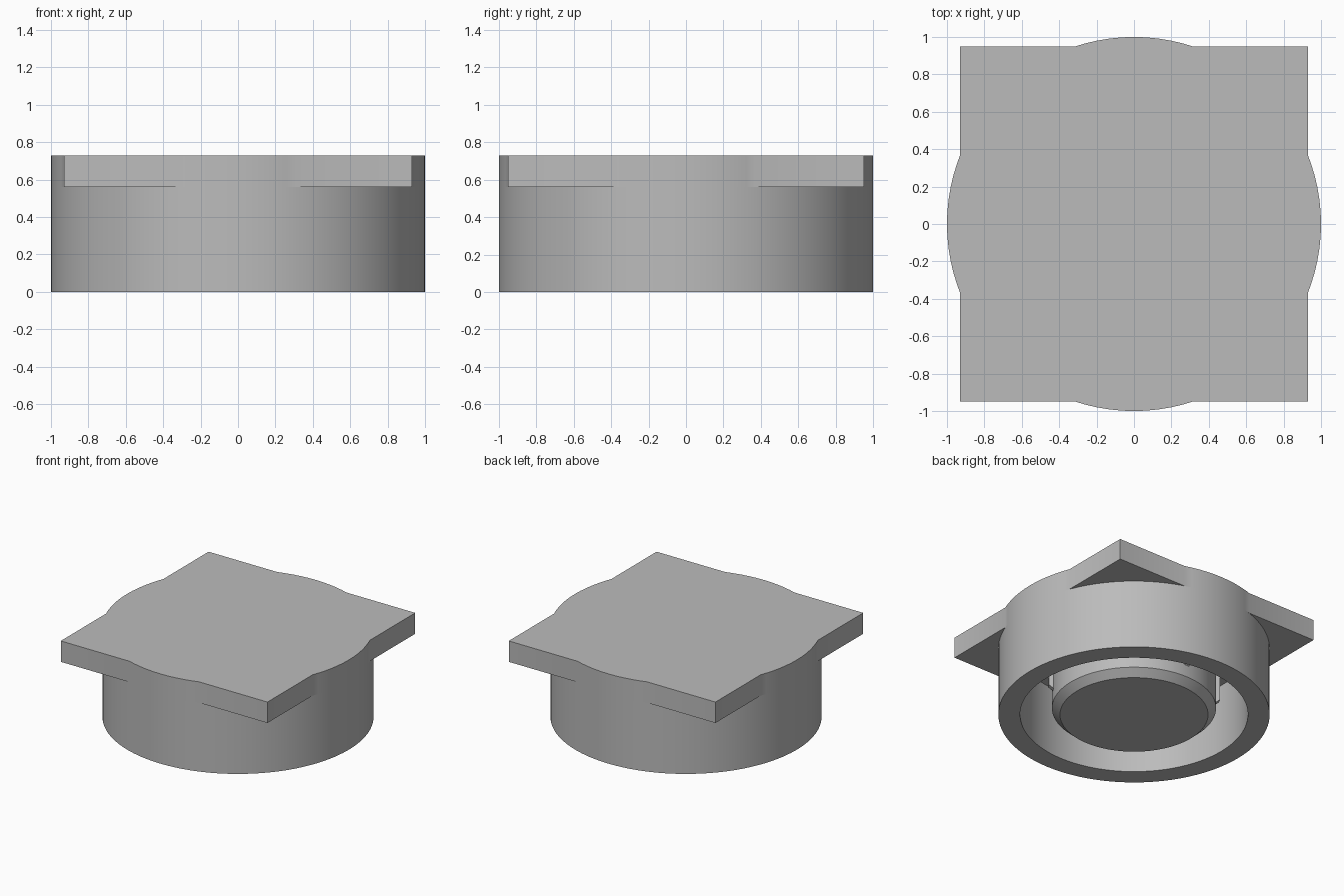
import bpy
import bmesh
from math import acos, asin, atan2, cos, sin, pi
from mathutils import Matrix

if "Cube" in bpy.data.objects:
    bpy.data.objects.remove(bpy.data.objects["Cube"])

HALF_X, HALF_Y = 0.93, 0.95
SLAB_Z, TOP_Z = 0.56, 0.73
SEGMENTS = 96

grey = bpy.data.materials.new("plain_grey")
grey.use_nodes = True
colour = (0.5, 0.5, 0.5, 1)
grey.diffuse_color = colour
grey.node_tree.nodes["Principled BSDF"].inputs["Base Color"].default_value = colour


def finish(bm, name):
    mesh = bpy.data.meshes.new(name)
    bm.to_mesh(mesh)
    bm.free()
    mesh.materials.append(grey)
    obj = bpy.data.objects.new(name, mesh)
    bpy.context.collection.objects.link(obj)
    bpy.ops.object.select_all(action="DESELECT")
    obj.select_set(True)
    bpy.context.view_layer.objects.active = obj
    bpy.ops.object.shade_smooth_by_angle(angle=pi / 7)
    return obj


def lathe(name, profile, close_end=False):
    bm = bmesh.new()
    rings = [[bm.verts.new((r * cos(2 * pi * i / SEGMENTS), r * sin(2 * pi * i / SEGMENTS), z))
              for i in range(SEGMENTS)] for r, z in profile]
    for a, b in zip(rings, rings[1:]):
        for i in range(SEGMENTS):
            k = (i + 1) % SEGMENTS
            bm.faces.new((a[i], b[i], b[k], a[k]))
    if close_end:
        bm.faces.new(rings[-1][::-1])
    return finish(bm, name)


# Top slab: rectangle merged with the round of the body
cross_x, cross_y = acos(HALF_X), asin(HALF_Y)
corner = atan2(HALF_Y, HALF_X)
angles = [2 * pi * i / SEGMENTS for i in range(SEGMENTS)]
angles = [a for a in angles if abs(cos(a)) > HALF_X or abs(sin(a)) > HALF_Y]
for a in (cross_x, corner, cross_y):
    angles += [a, pi - a, pi + a, 2 * pi - a]


def outline(a):
    box = min(HALF_X / max(abs(cos(a)), 1e-6), HALF_Y / max(abs(sin(a)), 1e-6))
    r = max(1, box)
    return r * cos(a), r * sin(a), SLAB_Z


bm = bmesh.new()
face = bm.faces.new([bm.verts.new(outline(a)) for a in sorted(angles)])
top = bmesh.ops.extrude_face_region(bm, geom=[face], use_keep_orig=True)
bmesh.ops.translate(bm, vec=(0, 0, TOP_Z - SLAB_Z),
                    verts=[v for v in top["geom"] if isinstance(v, bmesh.types.BMVert)])
bmesh.ops.recalc_face_normals(bm, faces=bm.faces)
finish(bm, "top_slab")

# Round skirt and the chamfered plug inside it
lathe("outer_skirt", [(1, SLAB_Z), (1, 0), (0.84, 0), (0.84, SLAB_Z)])
lathe("inner_plug", [(0.605, SLAB_Z), (0.605, 0.055), (0.546, 0)], close_end=True)

# Six small grip ribs around the plug, tapered at the lower end
RIB_LOW = 0.14
for n in range(6):
    bm = bmesh.new()
    height = SLAB_Z - RIB_LOW
    bmesh.ops.create_cube(bm, size=1, matrix=Matrix.Translation((0.615, 0, RIB_LOW + height / 2))
                          @ Matrix.Diagonal((0.05, 0.04, height, 1)))
    for v in bm.verts:
        if v.co.x > 0.62 and v.co.z < 0.3:
            v.co.z += 0.04
    bmesh.ops.rotate(bm, verts=bm.verts, matrix=Matrix.Rotation(pi / 6 + n * pi / 3, 3, "Z"))
    finish(bm, f"grip_rib_{n + 1}")
